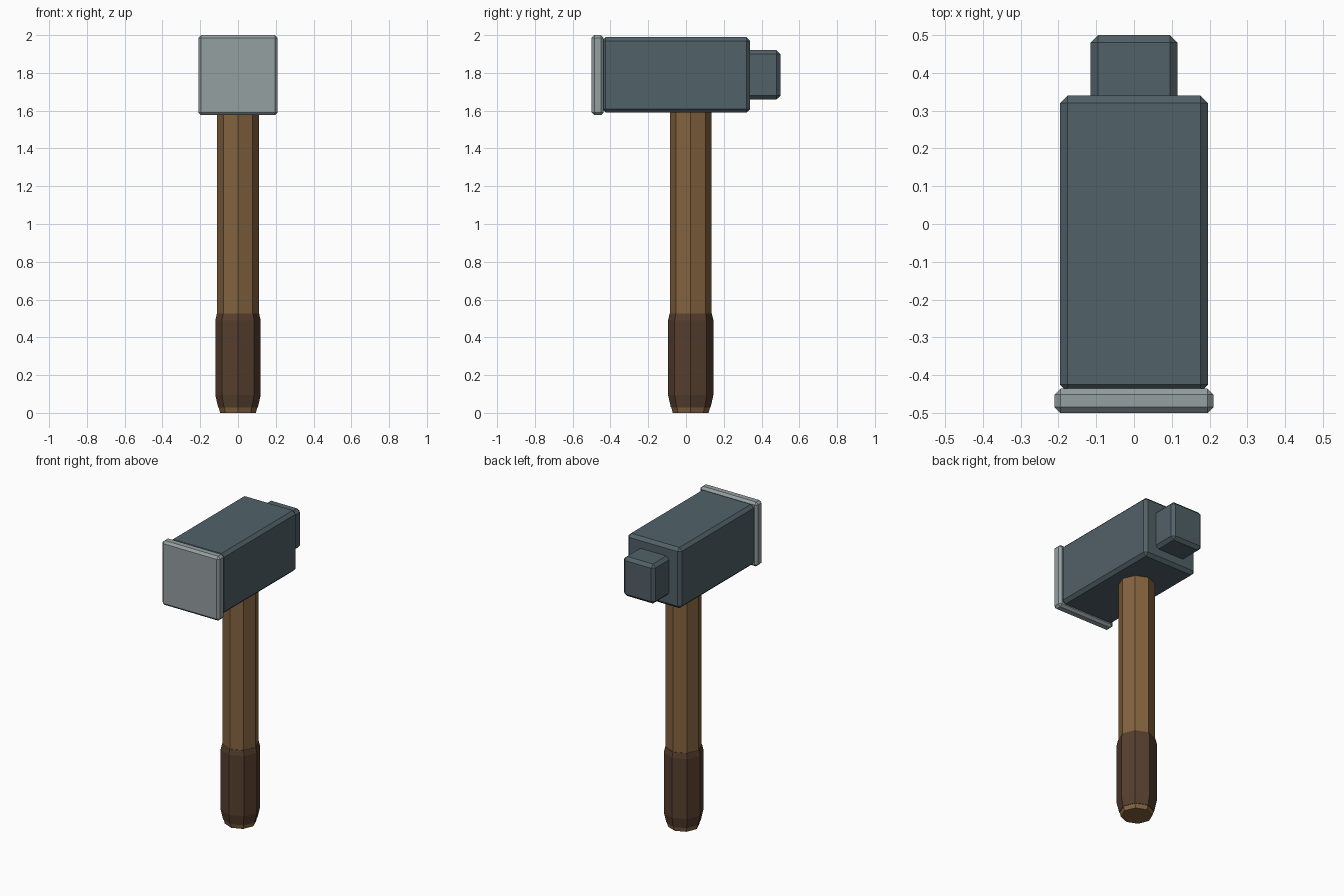
import bpy, bmesh
from math import cos, sin, tau

if "Cube" in bpy.data.objects:
    bpy.data.objects.remove(bpy.data.objects["Cube"])


def material(name, rgb):
    m = bpy.data.materials.new(name)
    m.diffuse_color = (*rgb, 1)
    m.use_nodes = True
    m.node_tree.nodes["Principled BSDF"].inputs["Base Color"].default_value = m.diffuse_color
    return m


def add_object(name, bm, mat):
    bmesh.ops.recalc_face_normals(bm, faces=bm.faces)
    mesh = bpy.data.meshes.new(name)
    bm.to_mesh(mesh)
    bm.free()
    mesh.materials.append(mat)
    obj = bpy.data.objects.new(name, mesh)
    bpy.context.collection.objects.link(obj)
    return obj


def chamfered_box(name, lo, hi, bevel, mat):
    bm = bmesh.new()
    bmesh.ops.create_cube(bm, size=1)
    for v in bm.verts:
        v.co = [l + (c + 0.5) * (h - l) for l, h, c in zip(lo, hi, v.co)]
    obj = add_object(name, bm, mat)
    mod = obj.modifiers.new("chamfer", 'BEVEL')
    mod.width = bevel
    mod.segments = 1
    return obj


def octagonal_shaft(name, profile, y, mat):
    # profile is a list of (radius, height) rings, capped at both ends
    bm = bmesh.new()
    rings = [[bm.verts.new((r * cos(tau * i / 8), y + r * sin(tau * i / 8), z))
              for i in range(8)] for r, z in profile]
    for a, b in zip(rings, rings[1:]):
        for i in range(8):
            j = (i + 1) % 8
            bm.faces.new((a[i], a[j], b[j], b[i]))
    bm.faces.new(rings[0])
    bm.faces.new(rings[-1])
    return add_object(name, bm, mat)


wood = material("wood", (0.23, 0.125, 0.05))
leather = material("leather", (0.095, 0.05, 0.028))
steel = material("dark_steel", (0.083, 0.12, 0.138))
polished = material("polished_steel", (0.30, 0.35, 0.355))

# Handle and wrapped grip
octagonal_shaft("handle", [(0.095, 0), (0.11, 0.06), (0.11, 1.65)], 0.025, wood)
octagonal_shaft("grip", [(0.105, 0.028), (0.12, 0.095), (0.12, 0.49), (0.112, 0.525)],
                0.025, leather)

# Head: main block, striking plate at the front, small peen at the back
chamfered_box("head", (-0.196, -0.445, 1.59), (0.196, 0.34, 1.99), 0.02, steel)
chamfered_box("striking_plate", (-0.21, -0.5, 1.576), (0.21, -0.436, 2.0), 0.015, polished)
chamfered_box("peen", (-0.115, 0.30, 1.66), (0.115, 0.5, 1.92), 0.02, steel)
